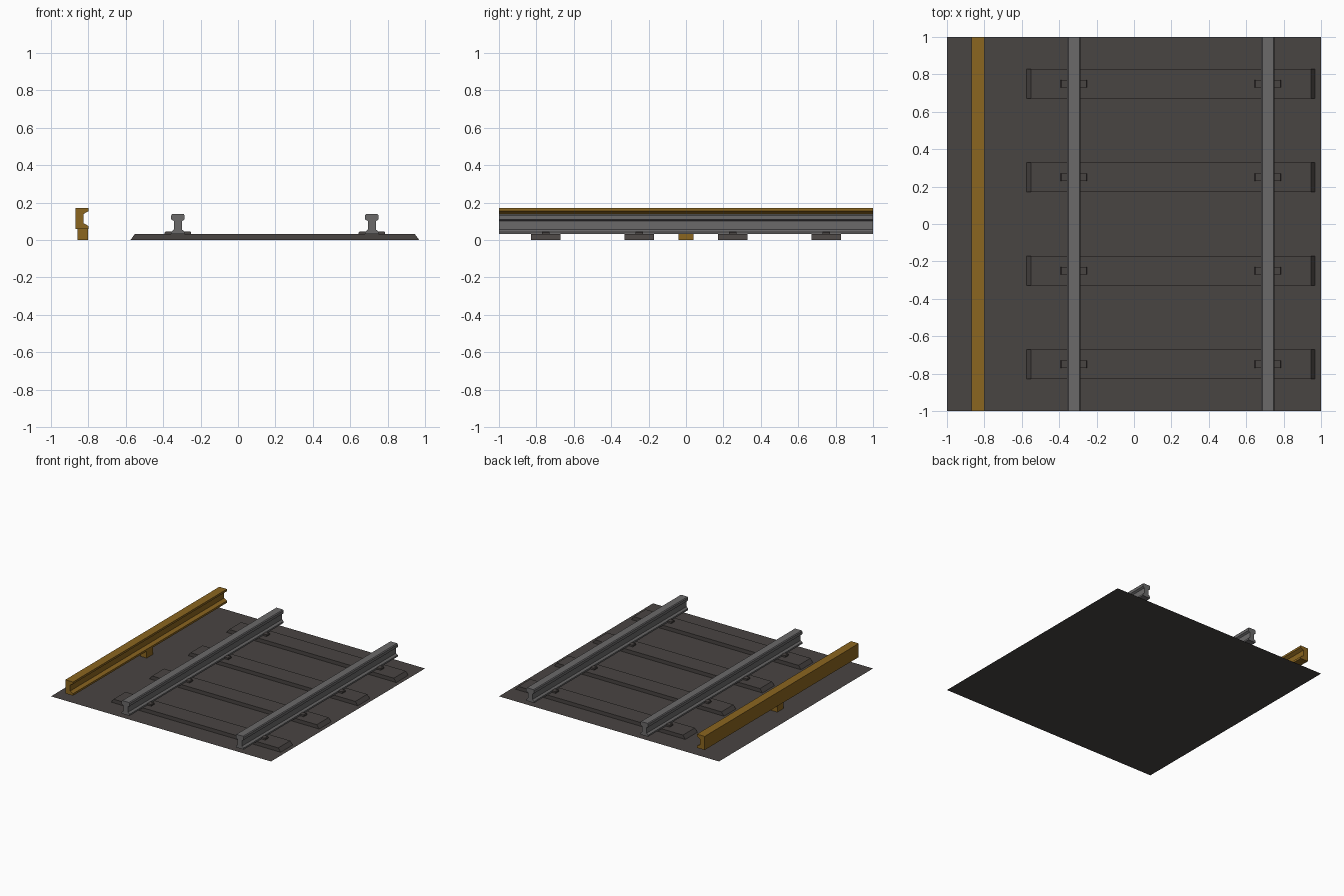
import bpy, bmesh

if "Cube" in bpy.data.objects:
    bpy.data.objects.remove(bpy.data.objects["Cube"])


def material(name, rgb):
    m = bpy.data.materials.new(name)
    m.diffuse_color = (*rgb, 1)
    m.use_nodes = True
    m.node_tree.nodes["Principled BSDF"].inputs["Base Color"].default_value = m.diffuse_color
    return m


DARK = material("dark ballast brown", (0.066, 0.058, 0.055))
STEEL = material("steel grey", (0.145, 0.142, 0.144))
AMBER = material("amber rail", (0.26, 0.132, 0.014))


def extrude(name, profile, x, y, half_y, mat):
    """Extrude a closed (x, z) profile along y, centred on (x, y)."""
    bm = bmesh.new()
    face = bm.faces.new([bm.verts.new((x + px, y - half_y, pz)) for px, pz in profile])
    new = bmesh.ops.extrude_face_region(bm, geom=[face])["geom"]
    bmesh.ops.translate(bm, vec=(0, 2 * half_y, 0),
                        verts=[v for v in new if isinstance(v, bmesh.types.BMVert)])
    bmesh.ops.recalc_face_normals(bm, faces=bm.faces)
    mesh = bpy.data.meshes.new(name)
    bm.to_mesh(mesh)
    bm.free()
    mesh.materials.append(mat)
    ob = bpy.data.objects.new(name, mesh)
    bpy.context.collection.objects.link(ob)
    return ob


def mirrored(half):
    """Complete a bottom-to-top right-hand half profile."""
    return half + [(-px, pz) for px, pz in reversed(half)]


# Flat track bed
bpy.ops.mesh.primitive_plane_add(size=2)
bed = bpy.context.object
bed.name = "track_bed"
bed.data.materials.append(DARK)

RAIL_X = (-0.321, 0.716)
BASE = 0.001  # keeps undersides just off the bed

# Sleepers with sloped ends, and a fastening plate below each rail
sleeper = mirrored([(0.771, BASE), (0.749, 0.031)])
plate = mirrored([(0.071, 0.031), (0.071, 0.040), (0.066, 0.045)])
for i in range(4):
    y = -0.75 + 0.5 * i
    extrude(f"sleeper_{i}", sleeper, 0.197, y, 0.078, DARK)
    for j, x in enumerate(RAIL_X):
        extrude(f"rail_plate_{i}_{j}", plate, x, y, 0.02, DARK)

# Running rails: foot, web and chamfered head
rail = mirrored([(0.036, 0.031), (0.036, 0.044), (0.021, 0.056), (0.021, 0.101),
                 (0.036, 0.110), (0.036, 0.132), (0.030, 0.139)])
for j, x in enumerate(RAIL_X):
    extrude(f"running_rail_{j}", rail, x, 0, 1.0, STEEL)

# Side conductor rail: channel section opening towards the track
channel = [(-0.87, 0.059), (-0.80, 0.059), (-0.80, 0.075), (-0.826, 0.090),
           (-0.826, 0.139), (-0.80, 0.154), (-0.80, 0.171), (-0.87, 0.171)]
extrude("conductor_rail", channel, 0, 0, 1.0, AMBER)

# Single support block under the conductor rail
extrude("conductor_support", mirrored([(0.029, BASE), (0.029, 0.059)]), -0.830, 0, 0.041, AMBER)
